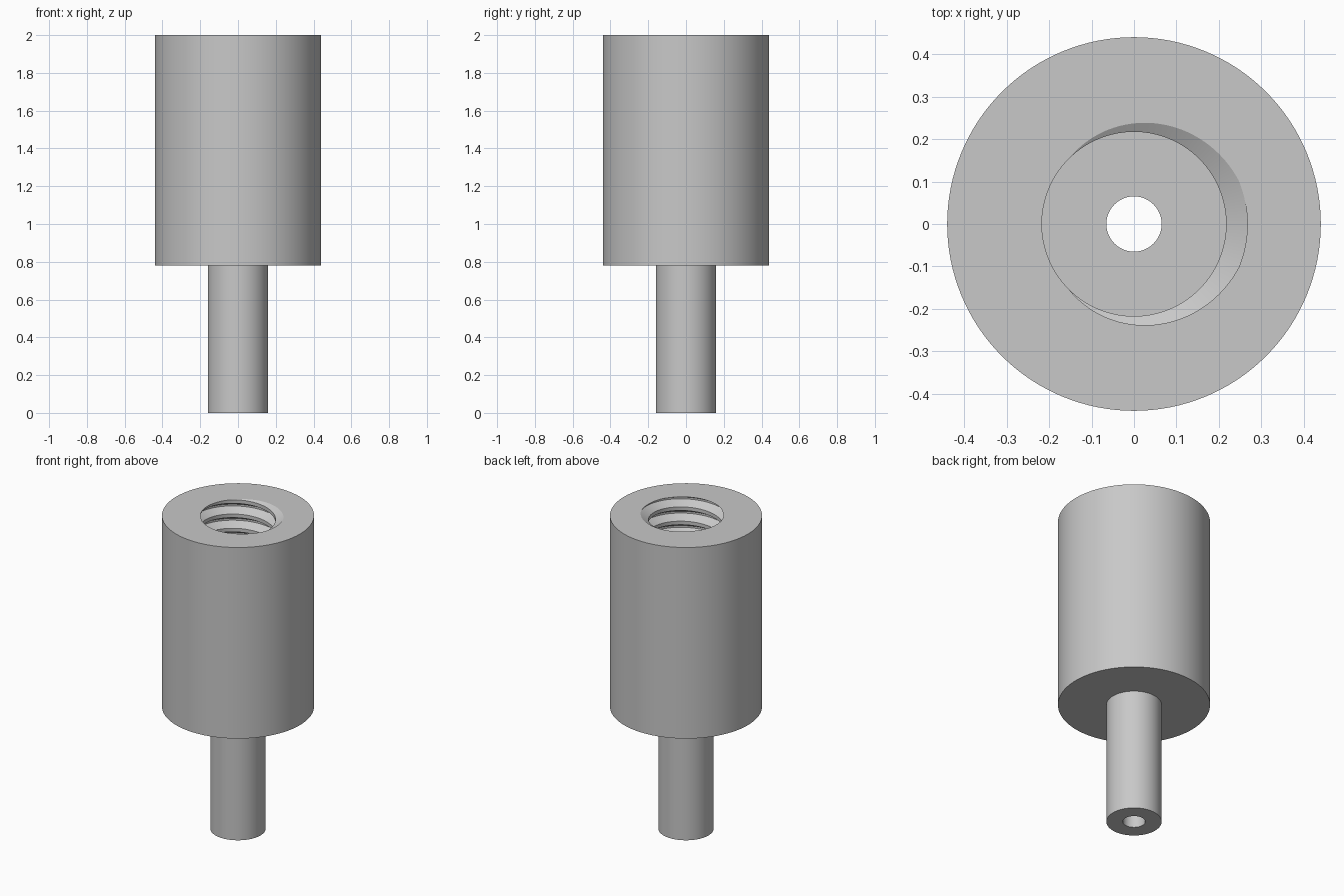
import bpy, bmesh
from math import cos, sin, pi, radians

cube = bpy.data.objects.get("Cube")
if cube:
    bpy.data.objects.remove(cube, do_unlink=True)

# Main sizes
TOP, SHOULDER, FLOOR = 2.0, 0.78, 1.0
BODY_R, STEM_R, BORE_R = 0.44, 0.16, 0.065
MINOR_R, MAJOR_R, PITCH = 0.217, 0.267, 0.091
SEGMENTS = 128
BREAKS = (1 / 16, 3 / 8, 5 / 8, 15 / 16)   # corners of one thread tooth
TURNS = int((TOP - FLOOR) / PITCH) + 3

steel = bpy.data.materials.new("grey metal")
steel.use_nodes = True
grey = (0.58, 0.58, 0.58, 1)
steel.diffuse_color = grey
steel.node_tree.nodes["Principled BSDF"].inputs["Base Color"].default_value = grey


def thread_radius(turn, z):
    """Radius of the right-handed thread wall at a height."""
    phase = (turn - (z - TOP) / PITCH) % 1.0
    away = min(phase, 1 - phase)
    t = (away - 1 / 16) / (3 / 8 - 1 / 16)
    return MAJOR_R + (MINOR_R - MAJOR_R) * max(0, min(1, t))


def section(turn):
    """Closed cross-section (radius, height) at a fraction of a turn."""
    points = [(BORE_R, 0), (STEM_R, 0), (STEM_R, SHOULDER),
              (BODY_R, SHOULDER), (BODY_R, TOP)]
    for k in range(-1, TURNS):
        for b in BREAKS:
            z = TOP + PITCH * (turn - k - b)
            z = max(FLOOR, min(TOP, z))
            points.append((thread_radius(turn, z), z))
    points.append((BORE_R, FLOOR))
    return points


# Sweep the section around the axis, then weld the seam and clipped thread ends
bm = bmesh.new()
columns = []
for i in range(SEGMENTS + 1):
    a = 2 * pi * i / SEGMENTS
    columns.append([bm.verts.new((r * cos(a), r * sin(a), z))
                    for r, z in section(i / SEGMENTS)])
for left, right in zip(columns, columns[1:]):
    for j in range(len(left)):
        n = (j + 1) % len(left)
        bm.faces.new((left[j], right[j], right[n], left[n]))
bmesh.ops.remove_doubles(bm, verts=bm.verts, dist=0.00005)
bmesh.ops.recalc_face_normals(bm, faces=bm.faces)

mesh = bpy.data.meshes.new("threaded_adapter")
bm.to_mesh(mesh)
bm.free()
mesh.materials.append(steel)
adapter = bpy.data.objects.new("threaded_adapter", mesh)
bpy.context.collection.objects.link(adapter)

# Smooth round walls, crisp rims and thread edges
bpy.ops.object.select_all(action='DESELECT')
adapter.select_set(True)
bpy.context.view_layer.objects.active = adapter
bpy.ops.object.shade_smooth_by_angle(angle=radians(25))
